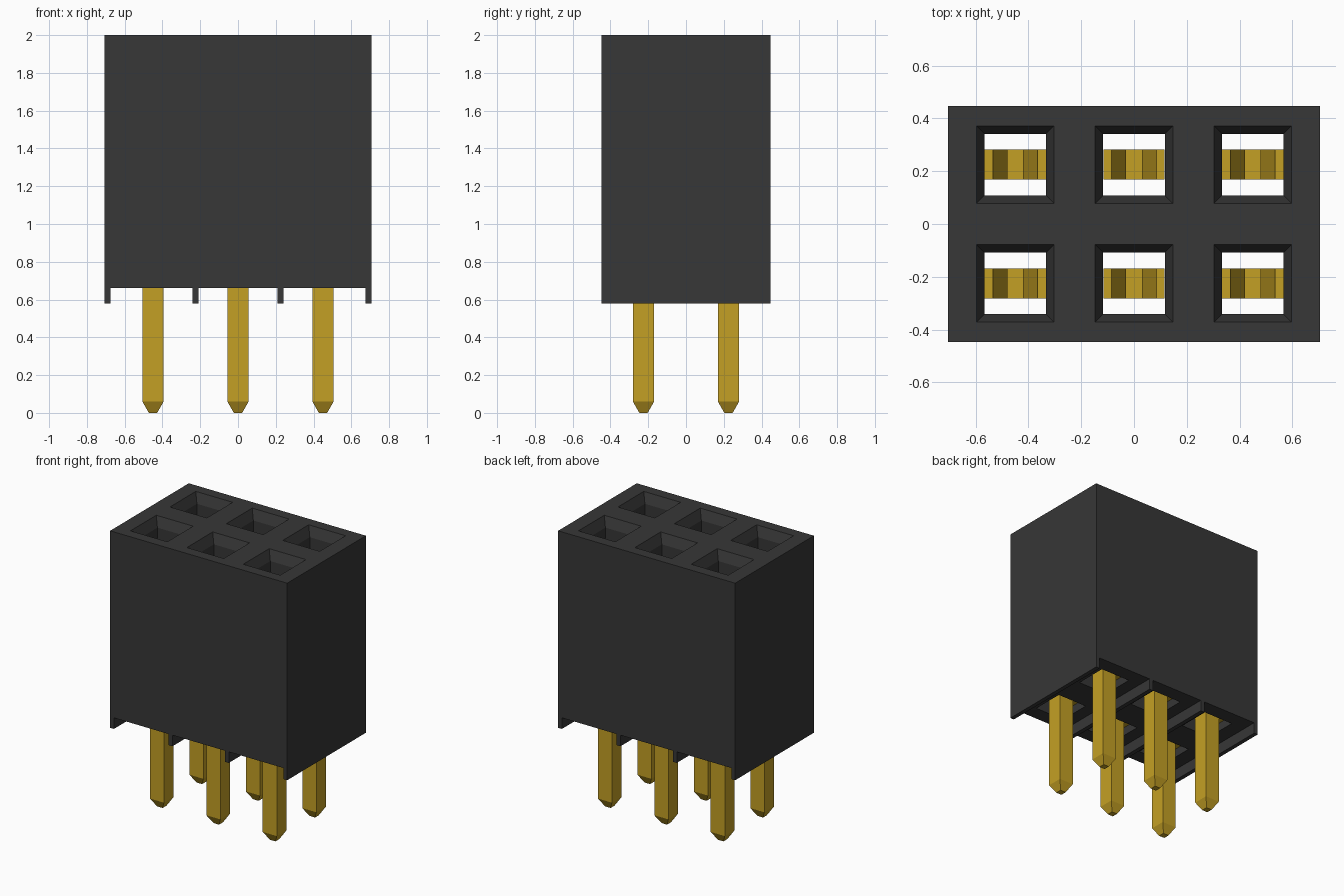
import bpy
import bmesh

cube = bpy.data.objects.get("Cube")
if cube:
    bpy.data.objects.remove(cube, do_unlink=True)


def material(name, rgb):
    m = bpy.data.materials.new(name)
    m.use_nodes = True
    m.diffuse_color = (*rgb, 1)
    m.node_tree.nodes["Principled BSDF"].inputs["Base Color"].default_value = (*rgb, 1)
    return m


BLACK = material("black plastic", (0.038, 0.038, 0.038))
GOLD = material("gold metal", (0.55, 0.35, 0.018))


def finish(bm, name, mat):
    bmesh.ops.recalc_face_normals(bm, faces=bm.faces)
    me = bpy.data.meshes.new(name)
    bm.to_mesh(me)
    bm.free()
    me.materials.append(mat)
    return me


def add(name, me, loc=(0, 0, 0)):
    ob = bpy.data.objects.new(name, me)
    ob.location = loc
    bpy.context.collection.objects.link(ob)
    return ob


def extrude_profile(bm, pts, half):
    """Extrude an x-z outline symmetrically along y."""
    face = bm.faces.new([bm.verts.new((x, -half, z)) for x, z in pts])
    geom = bmesh.ops.extrude_face_region(bm, geom=[face])["geom"]
    verts = [v for v in geom if isinstance(v, bmesh.types.BMVert)]
    bmesh.ops.translate(bm, verts=verts, vec=(0, 2 * half, 0))


def square_loft(bm, rings, cx=0, cy=0):
    """Stack square sections given as (half width, height)."""
    loops = [[bm.verts.new((cx + sx * h, cy + sy * h, z))
              for sx, sy in ((-1, -1), (1, -1), (1, 1), (-1, 1))] for h, z in rings]
    for a, b in zip(loops, loops[1:]):
        for i in range(4):
            j = (i + 1) % 4
            bm.faces.new((a[i], a[j], b[j], b[i]))
    bm.faces.new(loops[0][::-1])
    bm.faces.new(loops[-1])


COLUMNS = (-0.45, 0, 0.45)
ROWS = (-0.225, 0.225)
W, D, FLOOR, FOOT, TOP = 0.706, 0.448, 0.66, 0.58, 2.0

# Housing outline with four standoff ribs underneath
outline = [(W, TOP), (-W, TOP)]
for x0, x1 in ((-W, -0.676), (-0.24, -0.209), (0.209, 0.24), (0.676, W)):
    rib = [(x0, FLOOR), (x0, FOOT), (x1, FOOT), (x1, FLOOR)]
    if x0 == -W:
        rib = rib[1:]
    if x1 == W:
        rib = rib[:-1]
    outline += rib
bm = bmesh.new()
extrude_profile(bm, outline, D)
housing = add("housing", finish(bm, "housing", BLACK))

# Six through sockets with funnel mouths
bm = bmesh.new()
for x in COLUMNS:
    for y in ROWS:
        square_loft(bm, [(0.117, 0.4), (0.117, TOP - 0.07), (0.147, TOP), (0.177, TOP + 0.07)], x, y)
cutter = add("socket_cutter", finish(bm, "socket_cutter", BLACK))
cutter.hide_render = True
cut = housing.modifiers.new("sockets", "BOOLEAN")
cut.operation = "DIFFERENCE"
cut.solver = "EXACT"
cut.object = cutter
bpy.context.view_layer.objects.active = housing
bpy.ops.object.modifier_apply(modifier="sockets")
bpy.data.objects.remove(cutter, do_unlink=True)

# Square pin with tapered tip
bm = bmesh.new()
square_loft(bm, [(0.022, 0), (0.056, 0.06), (0.056, 0.72)])
pin = finish(bm, "pin", GOLD)

# Two-pronged spring contact, half outline mirrored
half = [(0.116, 0.72), (0.116, 1.15), (0.06, 1.38), (0.06, 1.42), (0.116, 1.65),
        (0.085, 1.65), (0.03, 1.42), (0.03, 1.38), (0.085, 1.15), (0.085, 0.85)]
bm = bmesh.new()
extrude_profile(bm, half + [(-x, z) for x, z in reversed(half)], 0.057)
contact = finish(bm, "contact", GOLD)

for i, x in enumerate(COLUMNS):
    for j, y in enumerate(ROWS):
        add(f"pin_{i}_{j}", pin, (x, y, 0))
        add(f"spring_contact_{i}_{j}", contact, (x, y, 0))
